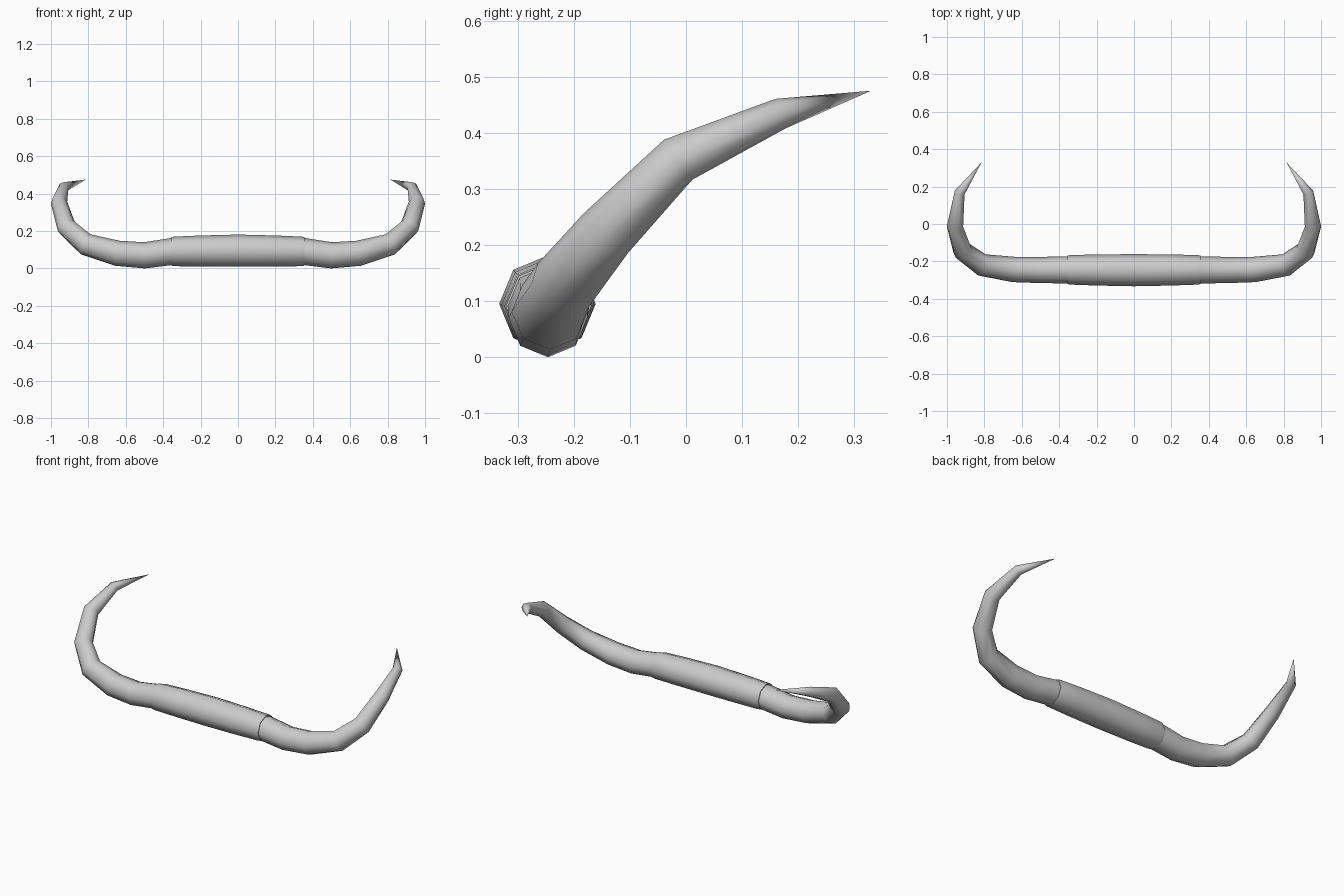
import bpy, bmesh, math
from mathutils import Vector

if "Cube" in bpy.data.objects:
    bpy.data.objects.remove(bpy.data.objects["Cube"])

SIDES = 8


def tube(name, path, mirror=True):
    """Sweep an octagon along (x, y, z, radius) points; radius 0 makes a sharp tip."""
    pts = [Vector(p[:3]) for p in path]
    bm = bmesh.new()
    rings = []
    up = Vector((0, 0, 1))
    for i, p in enumerate(pts):
        r = path[i][3]
        if r == 0:
            rings.append([bm.verts.new(p)])
            continue
        tangent = Vector((0, 0, 0))
        if i > 0:
            tangent += (p - pts[i - 1]).normalized()
        if i < len(pts) - 1:
            tangent += (pts[i + 1] - p).normalized()
        if i == 0:
            tangent = Vector((1, 0, 0))
        tangent.normalize()
        up = (up - tangent * up.dot(tangent)).normalized()
        side = tangent.cross(up)
        rings.append([bm.verts.new(p + r * (math.cos(a) * up + math.sin(a) * side))
                      for a in (2 * math.pi * k / SIDES for k in range(SIDES))])
    for a, b in zip(rings, rings[1:]):
        for k in range(SIDES):
            n = (k + 1) % SIDES
            if len(b) == 1:
                bm.faces.new((a[k], a[n], b[0]))
            else:
                bm.faces.new((a[k], a[n], b[n], b[k]))
    bmesh.ops.recalc_face_normals(bm, faces=bm.faces)
    # make sure the open tube faces outward
    f = bm.faces[:][0]
    mid = (pts[0] + pts[1]) / 2
    if f.normal.dot(f.calc_center_median() - mid) < 0:
        bmesh.ops.reverse_faces(bm, faces=bm.faces)
    mesh = bpy.data.meshes.new(name)
    bm.to_mesh(mesh)
    bm.free()
    obj = bpy.data.objects.new(name, mesh)
    bpy.context.collection.objects.link(obj)
    bpy.ops.object.select_all(action='DESELECT')
    obj.select_set(True)
    bpy.context.view_layer.objects.active = obj
    bpy.ops.object.shade_smooth_by_angle(angle=math.radians(65))
    if mirror:
        m = obj.modifiers.new("Mirror", 'MIRROR')
        m.use_axis[0] = True
        m.use_clip = True
    return obj


# Curved tapering horns, mirrored left and right
tube("horns", [
    (0.335, -0.245, 0.093, 0.073),
    (0.50, -0.246, 0.070, 0.070),
    (0.645, -0.243, 0.081, 0.068),
    (0.813, -0.219, 0.128, 0.060),
    (0.917, -0.143, 0.221, 0.053),
    (0.957, -0.014, 0.352, 0.044),
    (0.932, 0.168, 0.434, 0.028),
    (0.815, 0.330, 0.475, 0),
])

# Central sleeve wrapped around the base of the horns
tube("sleeve", [
    (0.00, -0.247, 0.095, 0.086),
    (0.20, -0.246, 0.093, 0.083),
    (0.34, -0.245, 0.091, 0.079),
    (0.356, -0.245, 0.091, 0.076),
    (0.357, -0.245, 0.091, 0.066),
])
